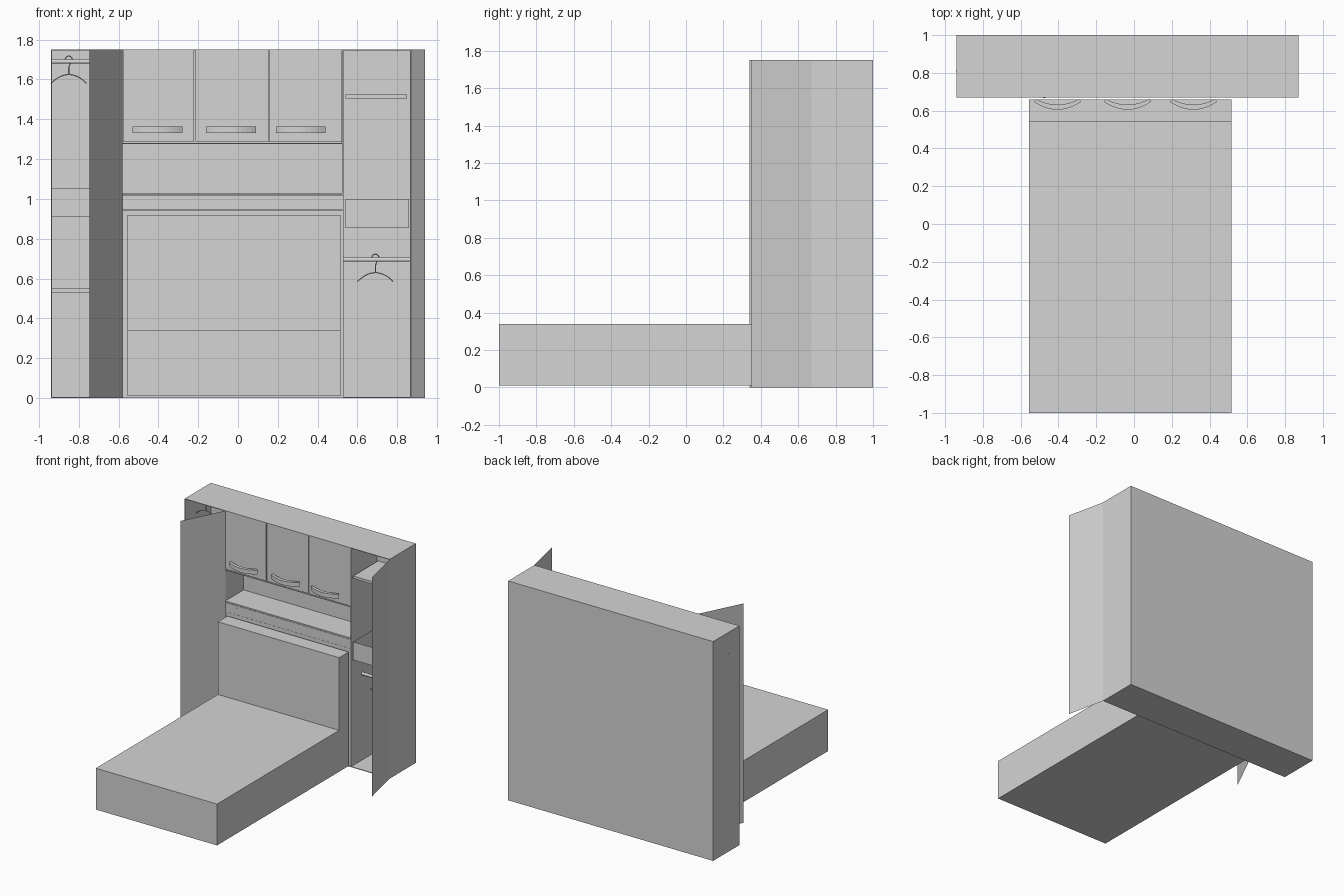
import bpy, bmesh, math

if "Cube" in bpy.data.objects:
    bpy.data.objects.remove(bpy.data.objects["Cube"], do_unlink=True)

grey = bpy.data.materials.new("plain_grey")
grey.use_nodes = True
grey.diffuse_color = (0.66, 0.66, 0.66, 1)
grey.node_tree.nodes["Principled BSDF"].inputs["Base Color"].default_value = (0.66, 0.66, 0.66, 1)

FRONT, BACK, TOP = 0.67, 1.0, 1.75
LEFT, RIGHT = 0.87, -0.94          # outer sides of the wardrobe
PART_L, PART_R = 0.53, -0.58       # partitions beside the bed
T = 0.005                          # panel thickness


def finish(name, bm):
    mesh = bpy.data.meshes.new(name)
    bm.to_mesh(mesh)
    bm.free()
    mesh.materials.append(grey)
    ob = bpy.data.objects.new(name, mesh)
    bpy.context.collection.objects.link(ob)
    return ob


def box(name, x0, x1, y0, y1, z0, z1, open_top=False):
    bm = bmesh.new()
    bmesh.ops.create_cube(bm, size=1)
    for v in bm.verts:
        v.co = (x1 if v.co.x > 0 else x0, y1 if v.co.y > 0 else y0, z1 if v.co.z > 0 else z0)
    if open_top:
        bm.normal_update()
        lid = [f for f in bm.faces if f.normal.z > 0.9]
        bmesh.ops.delete(bm, geom=lid, context="FACES_ONLY")
    return finish(name, bm)


def prism(name, profile, offset):
    """Extrude a closed outline along the offset vector."""
    bm = bmesh.new()
    face = bm.faces.new([bm.verts.new(p) for p in profile])
    new = bmesh.ops.extrude_face_region(bm, geom=[face])["geom"]
    bmesh.ops.translate(bm, vec=offset, verts=[g for g in new if isinstance(g, bmesh.types.BMVert)])
    bmesh.ops.recalc_face_normals(bm, faces=bm.faces)
    return finish(name, bm)


def open_door(name, hinge, free):
    bm = bmesh.new()
    ends = [(*hinge, 0), (*free, 0), (*free, TOP), (*hinge, TOP)]
    bm.faces.new([bm.verts.new(p) for p in ends])
    return finish(name, bm)


def wire(name, points, radius):
    curve = bpy.data.curves.new(name, "CURVE")
    curve.dimensions = "3D"
    curve.bevel_depth = radius
    curve.bevel_resolution = 1
    curve.use_fill_caps = True
    spline = curve.splines.new("POLY")
    spline.points.add(len(points) - 1)
    for p, co in zip(spline.points, points):
        p.co = (*co, 1)
    curve.materials.append(grey)
    ob = bpy.data.objects.new(name, curve)
    bpy.context.collection.objects.link(ob)


# Wardrobe shell and partitions
box("back_panel", RIGHT, LEFT, BACK - T, BACK, 0, TOP)
box("top_panel", RIGHT, LEFT, FRONT, BACK, TOP - T, TOP)
box("floor_panel", RIGHT, LEFT, FRONT, BACK, 0, T)
box("right_side", RIGHT, RIGHT + T, FRONT, BACK, 0, TOP)
box("left_side", LEFT - T, LEFT, FRONT, BACK, 0, TOP)
box("right_partition", PART_R - T, PART_R, FRONT, BACK, 0, TOP)
box("left_partition", PART_L - T, PART_L, FRONT, BACK, 0, TOP)

# Open wardrobe doors
open_door("right_door", (PART_R, FRONT), (-0.745, 0.34))
open_door("left_door", (LEFT, FRONT), (0.94, 0.35))

# Overhead cupboards with bowed handles
box("overhead_floor", PART_R, PART_L, FRONT, BACK, 1.275, 1.28)
doors = ((-0.578, -0.22, -0.405), (-0.214, 0.153, -0.035), (0.159, 0.523, 0.315))
for i, (x0, x1, mid) in enumerate(doors):
    box(f"overhead_door_{i + 1}", x0, x1, FRONT, FRONT + 0.012, 1.285, TOP)
    steps = [k / 5 - 1 for k in range(11)]
    outer = [(mid + 0.125 * t, 0.605 + 0.042 * t * t, 1.33) for t in steps]
    inner = [(mid + 0.115 * t, 0.632 + 0.03 * t * t, 1.33) for t in reversed(steps)]
    prism(f"overhead_handle_{i + 1}", outer + inner, (0, 0, 0.033))

# Niche and panels behind the bed
box("niche_back", PART_R, PART_L, 0.9, 0.905, 1.03, 1.28)
box("niche_shelf", PART_R, PART_L, FRONT, 0.9, 1.02, 1.03)
box("folding_panel", PART_R, PART_L, FRONT, FRONT + T, 0.945, 1.018)
box("lower_panel", PART_R, PART_L, FRONT + 0.004, FRONT + 0.01, 0, 0.942)
box("panel_knob", -0.482, -0.468, FRONT - 0.004, FRONT, 0.99, 1.0)

# Bed and headboard
box("mattress", -0.555, 0.515, -1.0, 0.54, 0.01, 0.34)
box("headboard", -0.555, 0.515, 0.54, 0.66, 0.01, 0.92)

# Compartment shelves and drawers
box("right_shelf", RIGHT + T, PART_R - T, 0.68, BACK - T, 0.53, 0.55)
box("right_drawer", RIGHT + T, PART_R - T, 0.68, BACK - T, 0.91, 1.055, True)
box("left_shelf", 0.54, 0.85, 0.68, BACK - T, 1.505, 1.525)
box("left_drawer", 0.54, 0.86, 0.68, BACK - T, 0.855, 1.0, True)


# Rails with clothes hangers
def rail_and_hanger(side, x0, x1, x, z, y=0.81):
    wire(f"{side}_rail", [(x0, y, z), (x1, y, z)], 0.012)
    hook = [(x, y, z - 0.065), (x, y, z - 0.03)]
    for k in range(9):
        a = math.radians(-60 + k * 30)
        hook.append((x + 0.018 * math.cos(a), y, z + 0.01 + 0.018 * math.sin(a)))
    wire(f"{side}_hanger_hook", hook, 0.003)
    arms = [(x + 0.09 * t, y, z - 0.065 - 0.045 * t * t) for t in (k / 5 - 1 for k in range(11))]
    wire(f"{side}_hanger_arms", arms, 0.003)


rail_and_hanger("right", RIGHT, PART_R, -0.85, 1.69)
rail_and_hanger("left", PART_L, LEFT, 0.69, 0.695)
